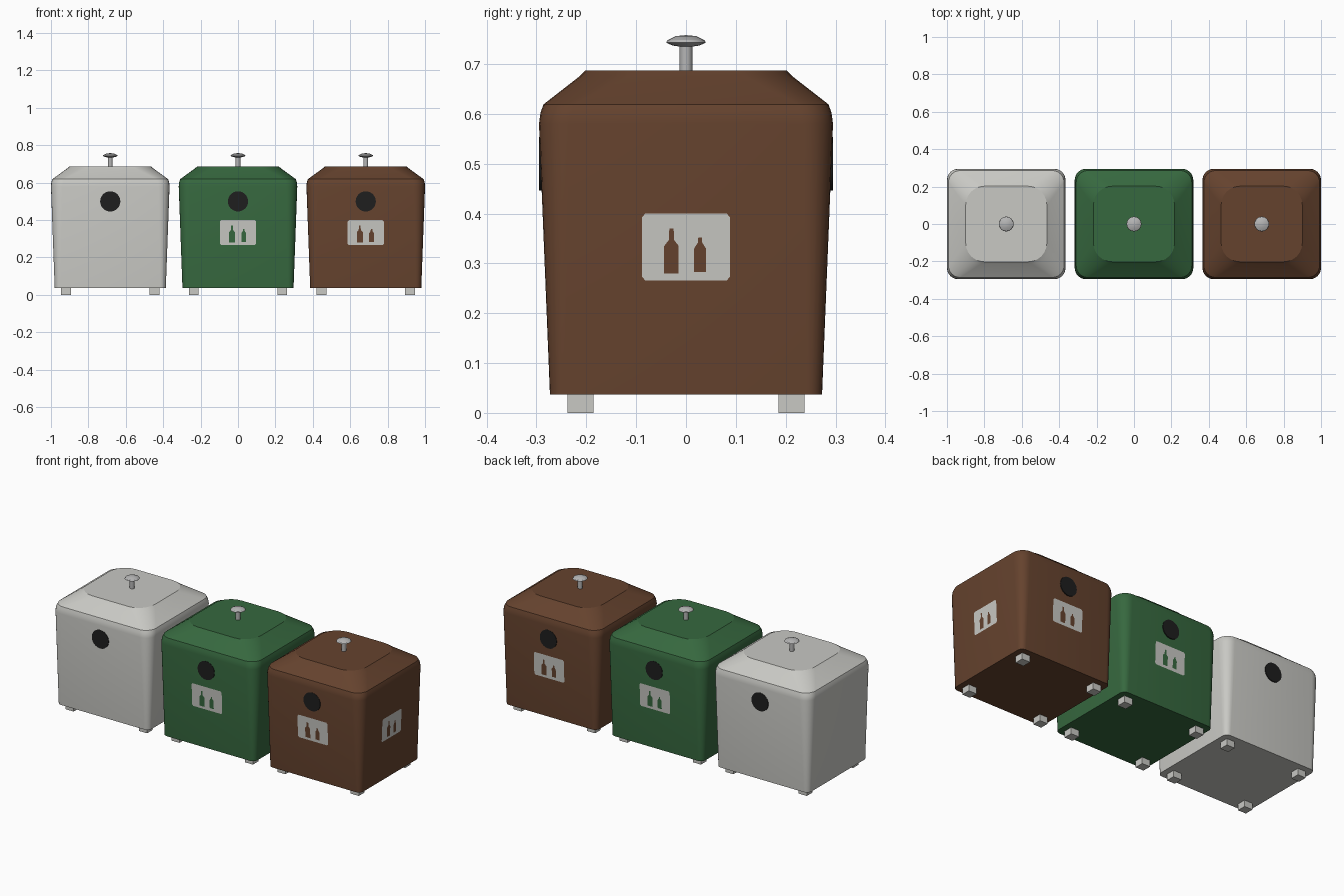
import bpy, bmesh, math
from mathutils import Vector, Matrix

if "Cube" in bpy.data.objects:
    bpy.data.objects.remove(bpy.data.objects["Cube"])


def material(name, rgb):
    m = bpy.data.materials.new(name)
    m.diffuse_color = (*rgb, 1)
    m.use_nodes = True
    m.node_tree.nodes["Principled BSDF"].inputs["Base Color"].default_value = m.diffuse_color
    return m


WHITE = material("off_white", (0.58, 0.58, 0.55))
GREEN = material("green", (0.037, 0.138, 0.049))
BROWN = material("brown", (0.130, 0.055, 0.027))
BLACK = material("black", (0.013, 0.013, 0.013))
STEEL = material("steel_grey", (0.46, 0.46, 0.46))

FLOOR, SHOULDER, SEAM, TOP = 0.037, 0.58, 0.619, 0.687


def finish(name, bm, mat, smooth=True):
    bmesh.ops.recalc_face_normals(bm, faces=bm.faces)
    me = bpy.data.meshes.new(name)
    bm.to_mesh(me)
    bm.free()
    me.materials.append(mat)
    ob = bpy.data.objects.new(name, me)
    bpy.context.collection.objects.link(ob)
    if smooth:
        bpy.ops.object.select_all(action='DESELECT')
        bpy.context.view_layer.objects.active = ob
        ob.select_set(True)
        bpy.ops.object.shade_smooth_by_angle(angle=math.radians(28))
    return ob


def rounded_ring(bm, cx, hx, hy, r, z, seg=6):
    ring = []
    for k, (sx, sy) in enumerate(((1, 1), (-1, 1), (-1, -1), (1, -1))):
        for i in range(seg + 1):
            a = math.pi / 2 * (k + i / seg)
            ring.append(bm.verts.new((cx + sx * (hx - r) + r * math.cos(a),
                                      sy * (hy - r) + r * math.sin(a), z)))
    return ring


def loft(name, cx, sections, mat, cap_bottom, cap_top):
    bm = bmesh.new()
    rings = [rounded_ring(bm, cx, *s) for s in sections]
    n = len(rings[0])
    for a, b in zip(rings, rings[1:]):
        for i in range(n):
            j = (i + 1) % n
            bm.faces.new((a[i], a[j], b[j], b[i]))
    if cap_bottom:
        bm.faces.new(rings[0][::-1])
    if cap_top:
        bm.faces.new(rings[-1])
    return finish(name, bm, mat)


def lathe(name, cx, profile, mat, sides=16):
    bm = bmesh.new()
    verts = [bm.verts.new((r, 0, z)) for r, z in profile]
    edges = [bm.edges.new(p) for p in zip(verts, verts[1:])]
    bmesh.ops.spin(bm, geom=verts + edges, cent=(0, 0, 0), axis=(0, 0, 1),
                   angle=2 * math.pi, steps=sides)
    bmesh.ops.remove_doubles(bm, verts=bm.verts, dist=1e-5)
    bmesh.ops.translate(bm, verts=bm.verts, vec=(cx, 0, 0))
    return finish(name, bm, mat)


def wall_plates(name, cx, side, shapes, mat, lift):
    """Flat outlines (u, z) laid on a sloping wall; side 0 front, 1 right, 2 back, 3 left."""
    rot = Matrix.Rotation(side * math.pi / 2, 3, 'Z')
    base, width = (0.273, 1.0) if side % 2 == 0 else (0.295, 0.91)
    bm = bmesh.new()
    for shape in shapes:
        verts = []
        for u, z in shape:
            out = base + 0.022 * (z - FLOOR) / (SHOULDER - FLOOR) + lift
            verts.append(bm.verts.new(rot @ Vector((u * width, -out, z)) + Vector((cx, 0, 0))))
        f = bm.faces.new(verts)
        f.normal_update()
        if f.normal.dot(rot @ Vector((0, -1, 0))) < 0:
            f.normal_flip()
    me = bpy.data.meshes.new(name)
    bm.to_mesh(me)
    bm.free()
    me.materials.append(mat)
    bpy.context.collection.objects.link(bpy.data.objects.new(name, me))


def bottle(u, half, z0, z1, z2):
    # body, sloping shoulders and a narrow neck
    right = [(half, z0), (half, z1), (half * 0.35, z1 + 0.012), (half * 0.3, z2)]
    return [(u + x, z) for x, z in right] + [(u - x, z) for x, z in reversed(right)]


LABEL = [(-0.09, 0.266), (0.09, 0.266), (0.097, 0.273), (0.097, 0.392),
         (0.09, 0.4), (-0.09, 0.4), (-0.097, 0.392), (-0.097, 0.273)]
BOTTLES = [bottle(-0.032, 0.016, 0.28, 0.335, 0.37), bottle(0.031, 0.013, 0.283, 0.33, 0.352)]


def container(tag, cx, mat, labelled):
    # tapered body with rounded corners
    loft(tag + "_body", cx, [(0.297, 0.273, 0.03, FLOOR), (0.317, 0.295, 0.06, SHOULDER),
                             (0.315, 0.292, 0.062, 0.602), (0.309, 0.286, 0.063, SEAM)],
         mat, True, False)
    # sloping lid with flat top
    loft(tag + "_lid", cx, [(0.309, 0.286, 0.063, SEAM), (0.232, 0.214, 0.095, 0.675),
                            (0.217, 0.202, 0.1, TOP)], mat, False, True)
    # lifting knob
    lathe(tag + "_knob", cx, [(0.013, TOP - 0.005), (0.013, 0.735), (0.027, 0.737),
                              (0.04, 0.743), (0.037, 0.748), (0.02, 0.756), (0, 0.758)], STEEL)
    # four square feet
    bm = bmesh.new()
    for sx in (-1, 1):
        for sy in (-1, 1):
            m = Matrix.Translation((cx + sx * 0.237, sy * 0.212, FLOOR / 2)) \
                @ Matrix.Diagonal((0.052, 0.052, FLOOR, 1))
            bmesh.ops.create_cube(bm, size=1, matrix=m)
    finish(tag + "_feet", bm, WHITE, False)
    # round openings front and back
    bm = bmesh.new()
    for s in (-1, 1):
        m = Matrix.Translation((cx, s * 0.29, 0.5)) @ Matrix.Rotation(math.pi / 2, 4, 'X')
        bmesh.ops.create_cone(bm, cap_ends=True, segments=32, radius1=0.054, radius2=0.054,
                              depth=0.01, matrix=m)
    finish(tag + "_openings", bm, BLACK)
    # bottle labels on every wall
    if labelled:
        for side in range(4):
            wall_plates(f"{tag}_label_{side}", cx, side, [LABEL], WHITE, 0.0015)
            wall_plates(f"{tag}_bottles_{side}", cx, side, BOTTLES, mat, 0.003)


container("white_bin", -0.683, WHITE, False)
container("green_bin", 0.0, GREEN, True)
container("brown_bin", 0.683, BROWN, True)
